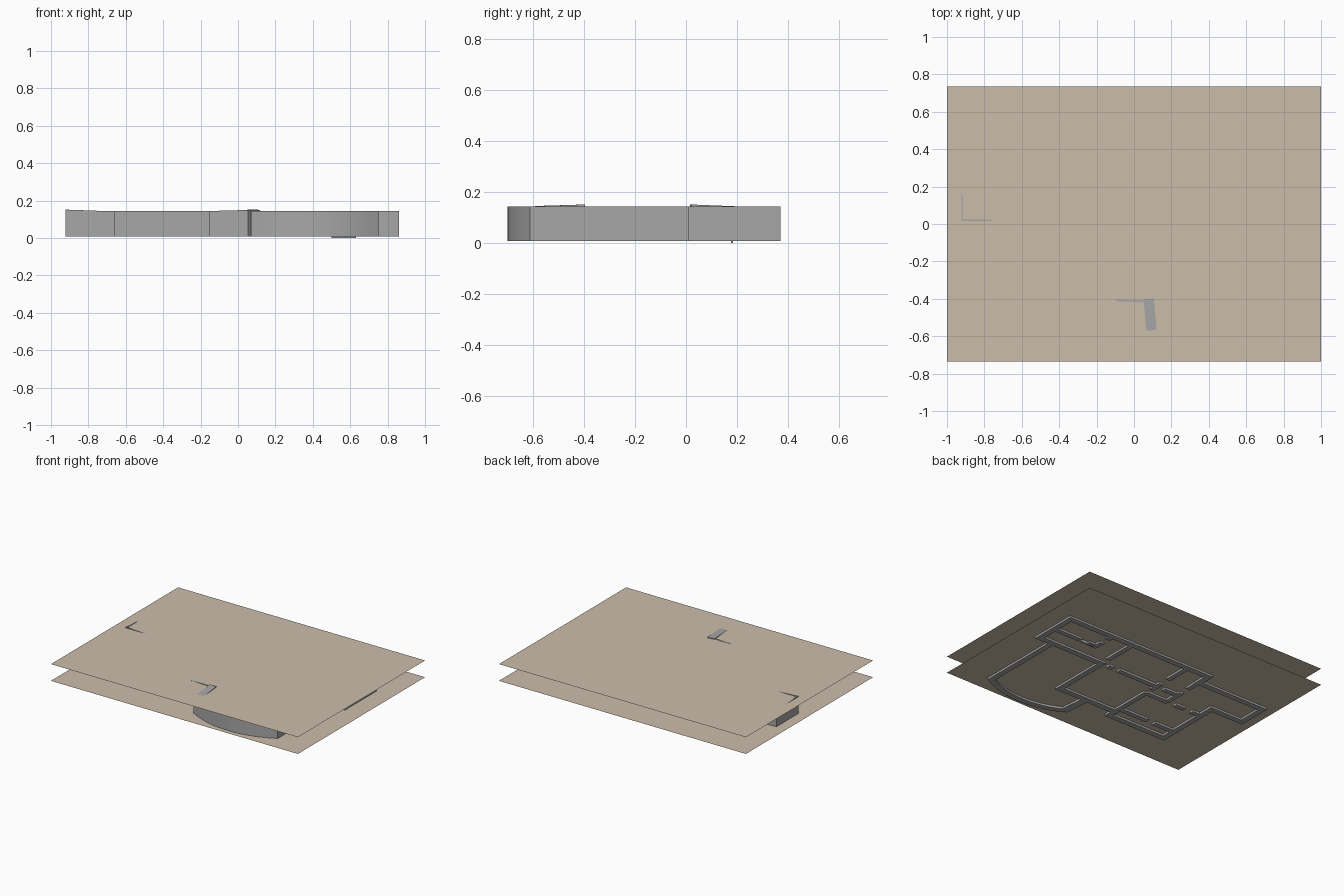
import bpy, bmesh, math
from mathutils import Vector

cube = bpy.data.objects.get("Cube")
if cube:
    bpy.data.objects.remove(cube, do_unlink=True)


def material(name, rgb):
    m = bpy.data.materials.new(name)
    m.use_nodes = True
    m.diffuse_color = (*rgb, 1)
    bsdf = next(n for n in m.node_tree.nodes if n.type == 'BSDF_PRINCIPLED')
    bsdf.inputs["Base Color"].default_value = (*rgb, 1)
    return m


BEIGE = material("beige_slab", (0.60, 0.51, 0.40))
GREY = material("grey_wall", (0.39, 0.39, 0.39))
BOTTOM, TOP, THICK = 0.008, 0.143, 0.042


def finish(name, bm, mat, smooth=False):
    me = bpy.data.meshes.new(name)
    bm.to_mesh(me)
    bm.free()
    me.materials.append(mat)
    ob = bpy.data.objects.new(name, me)
    bpy.context.collection.objects.link(ob)
    if smooth:
        bpy.ops.object.select_all(action='DESELECT')
        bpy.context.view_layer.objects.active = ob
        ob.select_set(True)
        bpy.ops.object.shade_smooth_by_angle(angle=math.radians(25))
    return ob


def wall(name, path, thick=THICK, closed=False, bottom=BOTTOM, tops=None, smooth=False):
    """Extrude a mitred wall along a plan path; tops gives a height per point."""
    pts = [Vector(p) for p in path]
    n = len(pts)
    tops = tops or [TOP] * n
    bm = bmesh.new()
    rings = []
    for i, p in enumerate(pts):
        before = pts[i - 1] if i or closed else None
        after = pts[(i + 1) % n] if i < n - 1 or closed else None
        dirs = [(p - before).normalized()] if before else []
        if after:
            dirs.append((after - p).normalized())
        normals = [Vector((-d.y, d.x)) for d in dirs]
        side = sum(normals, Vector((0, 0))).normalized()
        side *= thick / 2 / side.dot(normals[0])
        rings.append([bm.verts.new((*(p + side * s), z)) for s, z in
                      ((1, bottom), (-1, bottom), (-1, tops[i]), (1, tops[i]))])
    for i in range(n if closed else n - 1):
        a, b = rings[i], rings[(i + 1) % n]
        for k in range(4):
            m = (k + 1) % 4
            bm.faces.new((a[k], a[m], b[m], b[k]))
    if not closed:
        bm.faces.new(rings[0])
        bm.faces.new(rings[-1])
    bmesh.ops.recalc_face_normals(bm, faces=bm.faces)
    return finish(name, bm, GREY, smooth)


# Floor and ceiling sheets
for name, z in (("floor_sheet", 0.023), ("ceiling_sheet", 0.1455)):
    bm = bmesh.new()
    bm.faces.new([bm.verts.new((x, y, z)) for x, y in
                  ((-1, -.735), (1, -.735), (1, .735), (-1, .735))])
    finish(name, bm, BEIGE)

# Outer walls of the house
wall("outer_wall", [(.84, .35), (-.35, .35), (-.35, .25), (-.9, .25), (-.9, .035),
                    (-.64, .035), (-.64, -.46), (-.17, -.46), (-.17, -.4),
                    (.306, -.4), (.306, .03), (.84, .03)], closed=True)

# Terrace with a bowed front
centre_x, half, sag, base = .413, .317, .08, -.6
radius = (half ** 2 + sag ** 2) / (2 * sag)
sweep = math.asin(half / radius)
bow = []
for i in range(17):
    a = sweep * (1 - i / 8)
    bow.append((centre_x + radius * math.sin(a),
                base - sag + radius * (1 - math.cos(a))))
wall("terrace_wall", [(.73, .03)] + bow, smooth=True)
wall("terrace_return", [(.078, -.4), (.093, -.56), (.097, -.61)], thick=.055,
     tops=[.151, .146, TOP])

# Inner partitions, broken by door gaps
rows = {
    .18: [(.84, .61), (.55, .47)],
    .03: [(.25, .21), (.16, -.17), (-.23, -.35)],
    -.08: [(-.17, -.36), (-.42, -.5), (-.56, -.64)],
    -.355: [(-.17, -.41), (-.47, -.64)],
}
columns = {
    .48: [(.18, .24), (.3, .35)],
    .306: [(.35, .1), (.05, .03)],
    -.17: [(.35, .15), (.08, -.02), (-.08, -.4)],
    -.35: [(.25, .14), (.07, -.08)],
}
for y, spans in rows.items():
    for a, b in spans:
        wall("partition_across", [(a, y), (b, y)], thick=.036)
for x, spans in columns.items():
    for a, b in spans:
        wall("partition_along", [(x, a), (x, b)], thick=.036)

# Uneven raised wall edges and a dropped sill
wall("raised_corner_edge", [(-.917, .22), (-.917, .019), (-.69, .019)], thick=.008,
     tops=[TOP, .151, TOP])
wall("raised_front_edge", [(-.18, -.405), (.1, -.415)], thick=.01, tops=[TOP, .151])
wall("door_sill", [(.5, .18), (.63, .18)], thick=.008, bottom=0, tops=[.02, .02])
